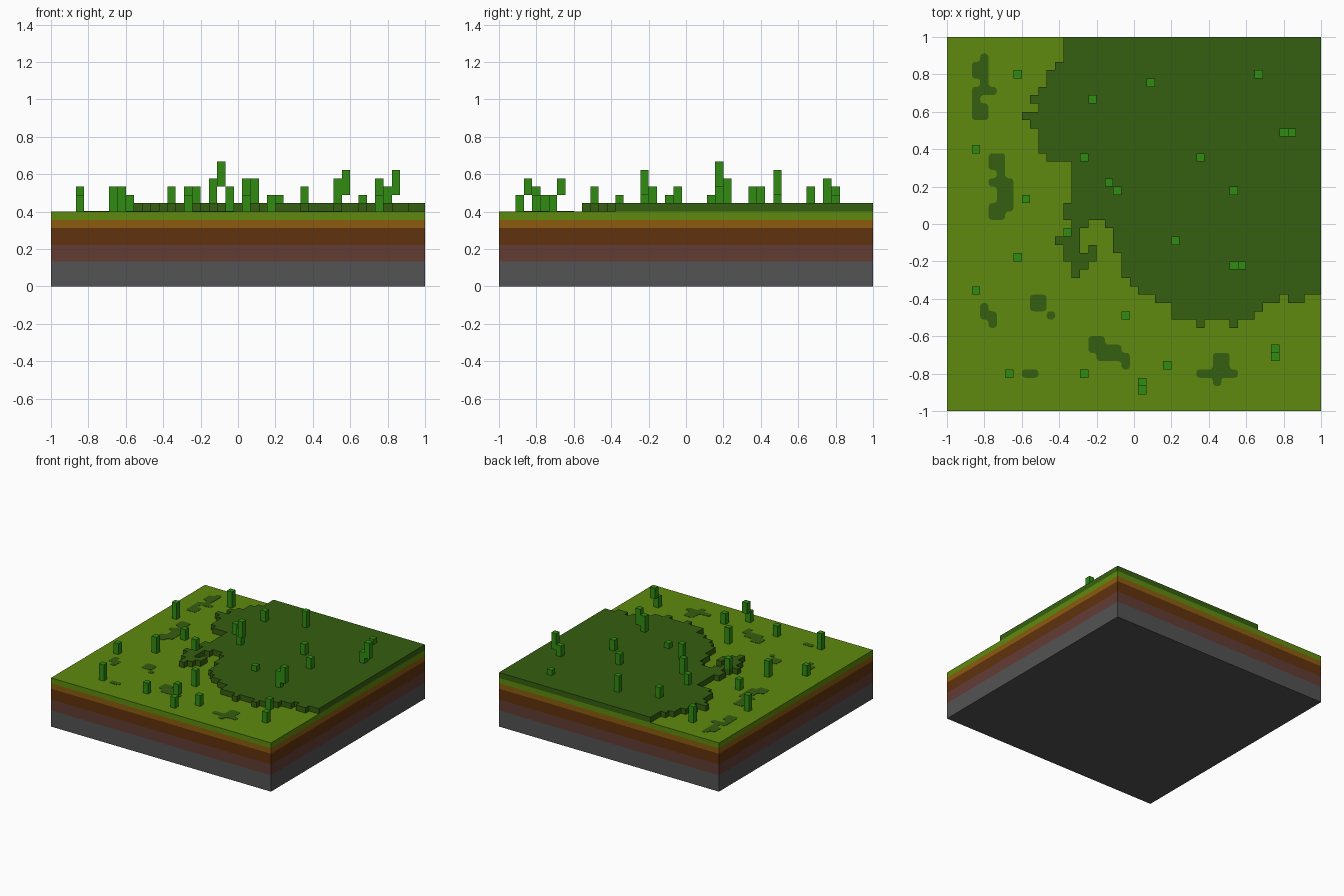
import bpy, bmesh, math
from mathutils import Vector

cube = bpy.data.objects.get("Cube")
if cube:
    bpy.data.objects.remove(cube, do_unlink=True)

N = 45            # cells along each side
C = 2.0 / N       # cell size


def material(name, rgb):
    def lin(v):
        v /= 255
        return v / 12.92 if v <= 0.04045 else ((v + 0.055) / 1.055) ** 2.4
    col = tuple(lin(v) for v in rgb) + (1.0,)
    m = bpy.data.materials.new(name)
    m.use_nodes = True
    m.diffuse_color = col
    m.node_tree.nodes["Principled BSDF"].inputs["Base Color"].default_value = col
    return m


STONE = material("stone grey", (83, 83, 83))
CLAY = material("clay red brown", (98, 60, 52))
SOIL = material("soil brown", (97, 50, 13))
SAND = material("ochre earth", (140, 92, 14))
GRASS = material("light grass green", (95, 138, 14))
MOSS = material("dark grass green", (53, 95, 16))
BLADE = material("blade green", (48, 140, 18))


def finish(name, bm, mat):
    bmesh.ops.recalc_face_normals(bm, faces=bm.faces[:])
    me = bpy.data.meshes.new(name)
    bm.to_mesh(me)
    bm.free()
    me.materials.append(mat)
    ob = bpy.data.objects.new(name, me)
    bpy.context.collection.objects.link(ob)
    return ob


def add_box(bm, x0, x1, y0, y1, z0, z1):
    geo = bmesh.ops.create_cube(bm, size=1)["verts"]
    bmesh.ops.scale(bm, vec=(x1 - x0, y1 - y0, z1 - z0), verts=geo)
    bmesh.ops.translate(bm, vec=((x0 + x1) / 2, (y0 + y1) / 2, (z0 + z1) / 2), verts=geo)


def add_cells(bm, cells, z0, height, rounding=0.0):
    """Merge grid cells (column, row from the back) into one outline and raise it."""
    corners = {}

    def vert(i, j):
        if (i, j) not in corners:
            corners[i, j] = bm.verts.new((i * C - 1, 1 - j * C, z0))
        return corners[i, j]

    faces = [bm.faces.new((vert(i, j + 1), vert(i + 1, j + 1), vert(i + 1, j), vert(i, j)))
             for i, j in sorted(cells)]
    if len(faces) > 1:
        faces = bmesh.ops.dissolve_faces(bm, faces=faces, use_verts=False)["region"]
    verts = {v for f in faces for v in f.verts}
    edges = {e for f in faces for e in f.edges}
    bmesh.ops.dissolve_limit(bm, angle_limit=0.01, verts=list(verts), edges=list(edges))
    if rounding:
        bmesh.ops.bevel(bm, geom=bm.verts[:], offset=rounding, segments=3,
                        profile=0.5, affect='VERTICES', clamp_overlap=True)
    ext = bmesh.ops.extrude_face_region(bm, geom=bm.faces[:])["geom"]
    bmesh.ops.translate(bm, vec=(0, 0, height),
                        verts=[g for g in ext if isinstance(g, bmesh.types.BMVert)])


# Ground strata, measured in cells of height
for name, lo, hi, mat in (("stone_layer", 0, 3, STONE), ("clay_layer", 3, 5, CLAY),
                          ("soil_layer", 5, 7, SOIL), ("earth_layer", 7, 8, SAND),
                          ("grass_layer", 8, 9, GRASS)):
    bm = bmesh.new()
    add_box(bm, -1, 1, -1, 1, lo * C, hi * C)
    finish(name, bm, mat)

# Raised dark meadow: first column of each row, running to the right edge
starts = [14, 14, 14, 13, 12, 12, 11, 10, 11, 9, 10, 11, 11, 11, 12, 15, 15, 15,
          15, 15, 14, 14, 15, 14, 13, 20, 21, 21, 21, 22, 23, 25, 27, 27]
ends = {31: 40, 32: 38, 33: 37}
raised = {(i, j) for j, s in enumerate(starts) for i in range(s, ends.get(j, N))}
raised |= {(41, 31), (42, 31), (30, 34), (34, 34)}
# Notch cut into the meadow, and the hooked tip beside it
raised -= {(17, 22), (18, 22)} | {(i, j) for j in (23, 24) for i in range(16, 20)}
raised |= {(14, 25), (15, 25), (17, 25), (14, 26), (15, 26), (16, 26), (17, 26),
           (15, 27), (16, 27), (15, 28)}
bm = bmesh.new()
add_cells(bm, raised, 9 * C, C)
finish("raised_meadow", bm, MOSS)

# Flat dark patches with rounded corners: {row: (first column, last column)}
patches = [
    {2: (4, 4), 3: (3, 4), 4: (3, 4), 5: (4, 4), 6: (3, 5), 7: (3, 3), 8: (3, 4), 9: (3, 4)},
    {14: (5, 6), 15: (5, 6), 16: (6, 6), 17: (5, 7), 18: (6, 7), 19: (6, 7), 20: (5, 7), 21: (5, 6)},
    {32: (4, 4), 33: (4, 5), 34: (5, 5)},
    {31: (10, 11), 32: (10, 11)},
    {33: (12, 12)},
    {36: (17, 18), 37: (17, 20), 38: (18, 21), 39: (21, 21)},
    {40: (9, 10)},
    {38: (32, 33), 39: (32, 33), 40: (30, 34), 41: (32, 32)},
]
for n, rows in enumerate(patches):
    bm = bmesh.new()
    cells = {(i, j) for j, (a, b) in rows.items() for i in range(a, b + 1)}
    add_cells(bm, cells, 9 * C - 0.001, 0.003, rounding=0.018)
    finish(f"grass_patch_{n + 1}", bm, MOSS)

# Upright blades: column, row, top level (standing on whatever is below)
blades = [(8, 4, 12), (17, 7, 12), (24, 5, 13), (37, 4, 11), (3, 13, 12), (16, 14, 12),
          (30, 14, 12), (9, 19, 11), (34, 18, 12), (14, 23, 12), (27, 24, 11),
          (8, 26, 12), (3, 30, 11), (21, 33, 12), (26, 39, 11), (16, 40, 11), (7, 40, 12)]
# Bent blades: lower stalk, then the offset upper stalk with its bottom level
bent = [(40, 11, 12, 41, 11, 11, 14), (19, 17, 13, 20, 18, 12, 15),
        (34, 27, 13, 35, 27, 11, 14), (39, 38, 11, 39, 37, 11, 13),
        (23, 42, 11, 23, 41, 11, 13)]


def stalk(bm, i, j, lo, hi):
    add_box(bm, i * C - 1, (i + 1) * C - 1, 1 - (j + 1) * C, 1 - j * C, lo * C, hi * C)


def ground(i, j):
    return 10 if (i, j) in raised else 9


for n, (i, j, top) in enumerate(blades):
    bm = bmesh.new()
    stalk(bm, i, j, ground(i, j), top)
    finish(f"grass_blade_{n + 1}", bm, BLADE)

for n, (i, j, top, i2, j2, lo, hi) in enumerate(bent):
    bm = bmesh.new()
    stalk(bm, i, j, ground(i, j), top)
    stalk(bm, i2, j2, lo, hi)
    finish(f"bent_blade_{n + 1}", bm, BLADE)
